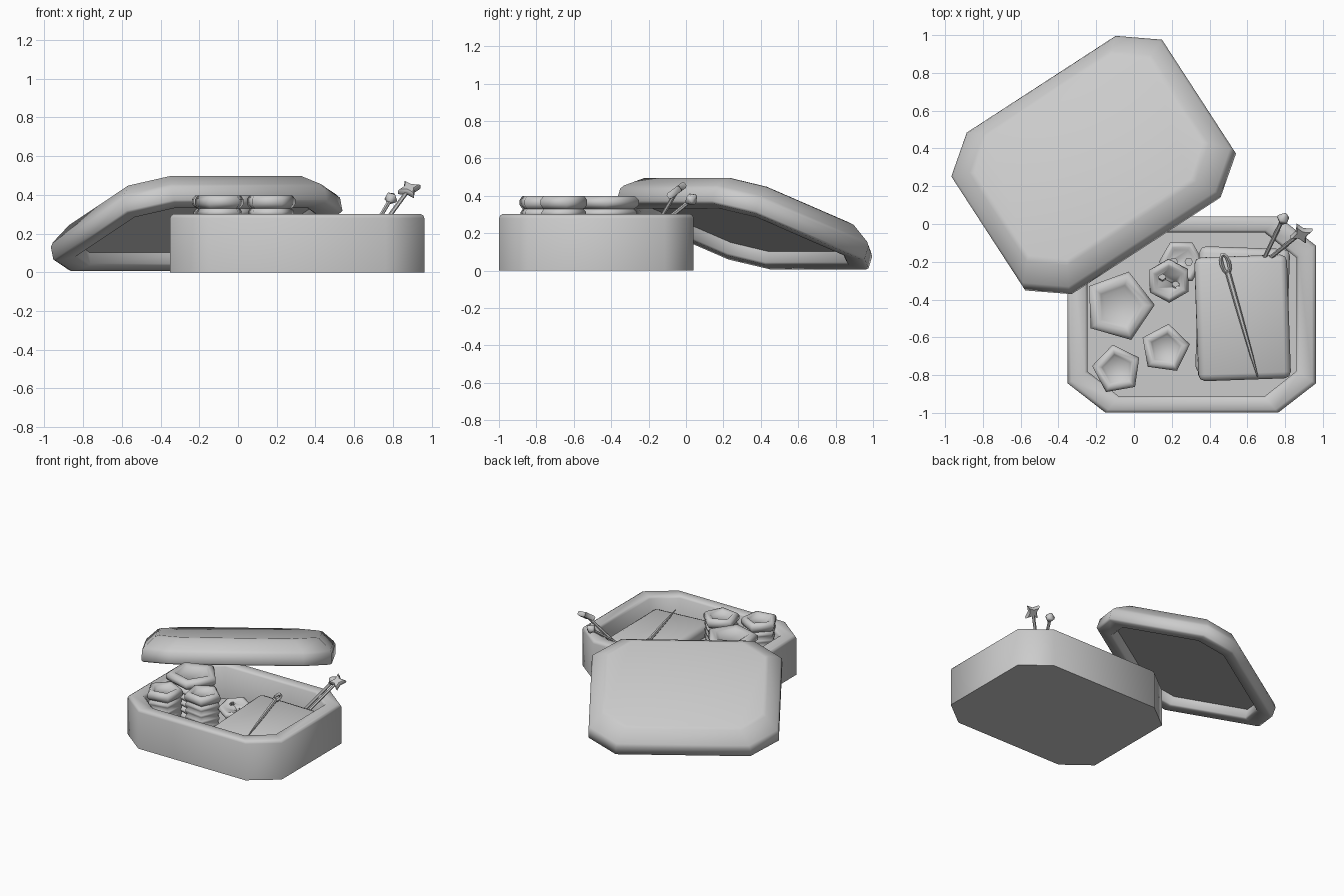
import bpy, bmesh, math
from mathutils import Matrix, Vector

if "Cube" in bpy.data.objects:
    bpy.data.objects.remove(bpy.data.objects["Cube"])

grey = bpy.data.materials.new("plain_grey")
grey.diffuse_color = (0.6, 0.6, 0.6, 1)
grey.use_nodes = True
grey.node_tree.nodes["Principled BSDF"].inputs["Base Color"].default_value = grey.diffuse_color


def finish(name, bm, matrix=Matrix(), angle=58):
    bmesh.ops.recalc_face_normals(bm, faces=bm.faces)
    me = bpy.data.meshes.new(name)
    bm.to_mesh(me)
    bm.free()
    me.materials.append(grey)
    me.shade_smooth()
    me.set_sharp_from_angle(angle=math.radians(angle))
    ob = bpy.data.objects.new(name, me)
    bpy.context.collection.objects.link(ob)
    ob.matrix_world = matrix
    return ob


def loft(rings, bm=None):
    """Skin a stack of equal-sized rings and cap both ends."""
    bm = bm or bmesh.new()
    rows = [[bm.verts.new(p) for p in r] for r in rings]
    n = len(rows[0])
    for a, b in zip(rows, rows[1:]):
        for i in range(n):
            bm.faces.new((a[i], a[(i + 1) % n], b[(i + 1) % n], b[i]))
    bm.faces.new(rows[0][::-1])
    bm.faces.new(rows[-1])
    return bm


def octagon(hx, hy, cx, cy, inset, z, ky=1.0):
    hx, hy = hx - inset, hy - inset * ky
    cx, cy = cx - 0.3 * inset, cy - 0.2 * inset
    return [(hx, -hy + cy, z), (hx, hy - cy, z), (hx - cx, hy, z), (-hx + cx, hy, z),
            (-hx, hy - cy, z), (-hx, -hy + cy, z), (-hx + cx, -hy, z), (hx - cx, -hy, z)]


def ngon(n, r, z):
    return [(r * math.cos(math.tau * i / n), r * math.sin(math.tau * i / n), z) for i in range(n)]


def place(loc, rz=0, rx=0, ry=0):
    rot = [Matrix.Rotation(math.radians(a), 4, ax) for a, ax in ((rz, 'Z'), (rx, 'X'), (ry, 'Y'))]
    return Matrix.Translation(loc) @ rot[0] @ rot[1] @ rot[2]


def along(start, end):
    d = Vector(end) - Vector(start)
    return Matrix.Translation(start) @ d.to_track_quat('Z', 'Y').to_matrix().to_4x4(), d.length


# open box with a softened rim
finish("box", loft([octagon(0.657, 0.52, 0.20, 0.155, i, z, 0.82) for i, z in
       ((0, 0), (0, 0.28), (0.006, 0.294), (0.02, 0.302), (0.09, 0.302),
        (0.104, 0.285), (0.104, 0.04))]), place((0.306, -0.479, 0)))

# shallow hollow lid leaning on the back rim
finish("lid", loft([octagon(0.665, 0.53, 0.195, 0.16, i, z) for i, z in
       ((0.105, 0.06), (0.1, 0.0), (0.09, -0.01), (0.012, -0.01), (0, 0.0),
        (0, 0.07), (0.012, 0.092), (0.09, 0.164), (0.115, 0.172))]),
       place((-0.207, 0.302, 0.192), 33, -20))

# thread spools: flanges, ridged thread and a sunken top
for name, x, y, r, rot in (("large_spool", -0.08, -0.435, 0.19, 2),
                           ("right_spool", 0.165, -0.66, 0.133, 10),
                           ("left_spool", -0.09, -0.77, 0.133, 28)):
    prof = [(0.85, 0.04), (1, 0.055), (1, 0.08), (0.85, 0.095)]
    for k in range(5):
        z = 0.095 + k * 0.047
        prof += [(0.95, z + 0.016), (0.95, z + 0.031), (0.85, z + 0.047)]
    prof += [(0.92, 0.337), (1, 0.352), (1, 0.378), (0.88, 0.398),
             (0.7, 0.398), (0.6, 0.388), (0.5, 0.376)]
    finish(name, loft([ngon(5, r * s, z) for s, z in prof]), place((x, y, 0), rot), 80)

# two-holed hexagonal buttons, one leaning on the other
hole = bmesh.new()
for s in (-1, 1):
    part = [[(px + s * 0.04, py, z) for px, py, z in ngon(6, 0.02, z)] for z in (-0.06, 0.1)]
    loft(part, hole)
cut_mesh = finish("button_hole_cutter", hole)
cut_mesh.hide_render = True
cut_mesh.hide_viewport = True
for name, m in (("lower_button", place((0.25, -0.2, 0.07), 0)),
                ("upper_button", place((0.185, -0.3, 0.135), -30, 12, 8))):
    ob = finish(name, loft([ngon(6, r, z) for r, z in
                ((0.095, -0.02), (0.118, -0.008), (0.118, 0.012), (0.1, 0.024),
                 (0.088, 0.024), (0.072, 0.014))]), m, 65)
    cutter = cut_mesh.copy()
    cutter.name = name + "_cutter"
    bpy.context.collection.objects.link(cutter)
    cutter.matrix_world = m
    cutter.hide_render = cutter.hide_viewport = True
    mod = ob.modifiers.new("holes", 'BOOLEAN')
    mod.operation = 'DIFFERENCE'
    mod.object = cutter

# folded cloth in two layers
for name, size, m in (("lower_cloth", (0.48, 0.67, 0.1), place((0.575, -0.46, 0.09), -2)),
                      ("upper_cloth", (0.49, 0.655, 0.1), place((0.575, -0.497, 0.183), 2, 1, 2))):
    bm = bmesh.new()
    bmesh.ops.create_cube(bm, size=1, matrix=Matrix.Diagonal((*size, 1)))
    bmesh.ops.bevel(bm, geom=bm.edges[:], offset=0.035, segments=2, profile=0.5, affect='EDGES')
    finish(name, bm, m)

# needle: tapered shaft with an open eye
m, ln = along((0.655, -0.81, 0.245), (0.468, -0.155, 0.265))
shaft = [(0.003, 0), (0.009, 0.12), (0.013, 0.35), (0.015, ln - 0.1)]
finish("needle", loft([ngon(6, r, z) for r, z in shaft]), m)
bm = bmesh.new()
N = 10
rows = []
for i in range(N):
    a = math.tau * i / N
    c = Vector((0.02 * math.cos(a), 0, ln - 0.058 + 0.05 * math.sin(a)))
    out = Vector((math.cos(a), 0, math.sin(a)))
    rows.append([bm.verts.new(c + out * 0.011 * p + Vector((0, 0.014 * q, 0)))
                 for p, q in ((1, 0), (0, 1), (-1, 0), (0, -1))])
for i in range(N):
    a, b = rows[i], rows[(i + 1) % N]
    for j in range(4):
        bm.faces.new((a[j], a[(j + 1) % 4], b[(j + 1) % 4], b[j]))
finish("needle_eye", bm, m)

# pins stuck in the cloth
for name, a, b in (("ball_pin_shaft", (0.69, -0.18, 0.21), (0.787, 0.025, 0.375)),
                   ("star_pin_shaft", (0.72, -0.18, 0.205), (0.88, -0.05, 0.425))):
    m, ln = along(a, b)
    finish(name, loft([ngon(6, 0.011, 0), ngon(6, 0.011, ln)]), m)

# faceted ball head
m, ln = along((0.69, -0.18, 0.21), (0.79, 0.028, 0.382))
finish("ball_pin_head", loft([ngon(5, r, ln + z) for r, z in
       ((0.01, -0.034), (0.034, -0.006), (0.034, 0.006), (0.01, 0.034))]), m, 80)


# four-pointed star head
def star(s, z):
    return [(s * r * math.cos(math.tau * i / 8), s * r * math.sin(math.tau * i / 8), z)
            for i, r in enumerate((0.064, 0.03) * 4)]


finish("star_pin_head", loft([star(0.8, -0.018), star(1, -0.01), star(1, 0.01), star(0.8, 0.018)]),
       Matrix.Translation((0.885, -0.05, 0.428)) @ Matrix.Rotation(math.radians(37), 4, 'X')
       @ Matrix.Rotation(math.radians(22), 4, 'Z'), 50)
